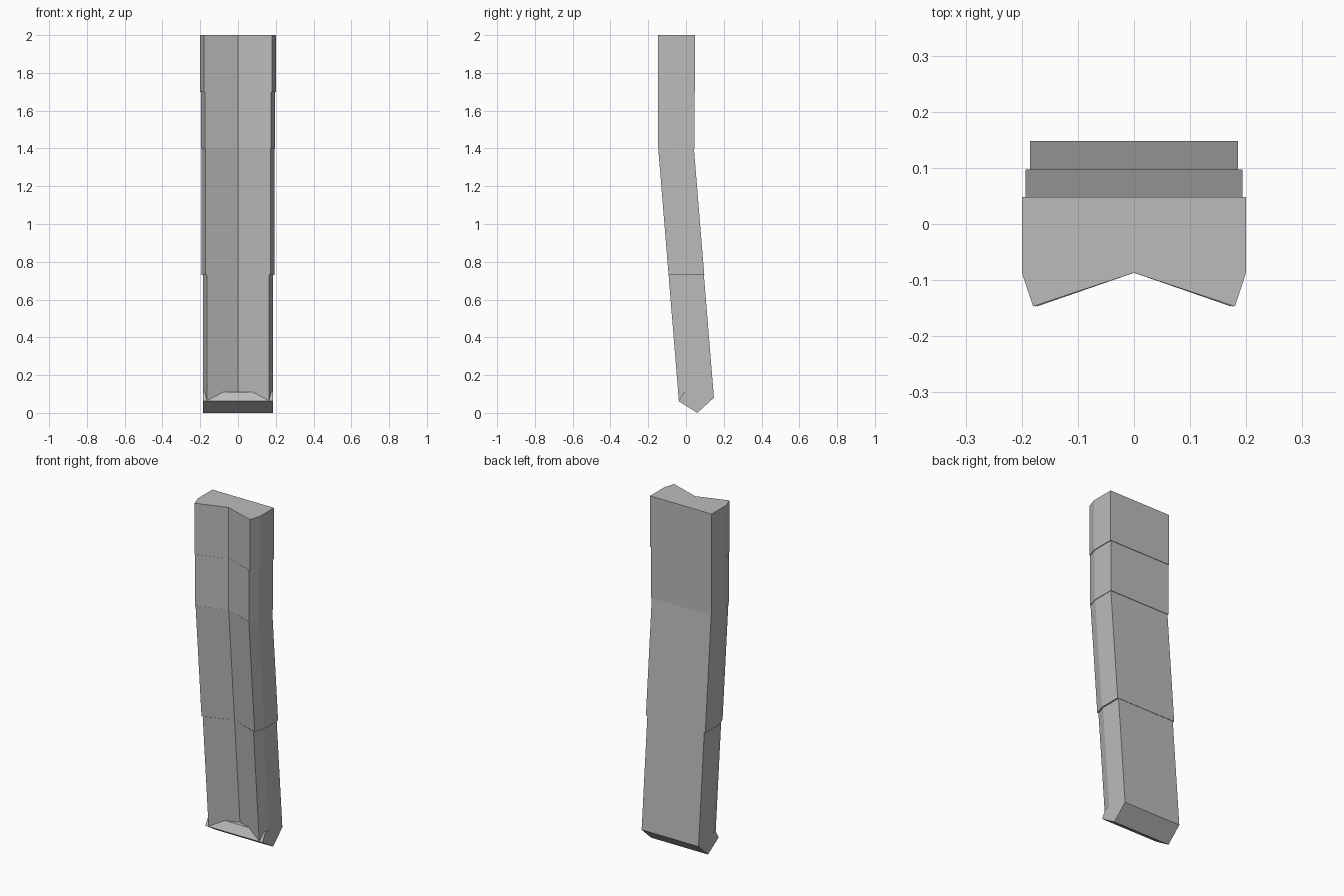
import bpy
import bmesh

cube = bpy.data.objects.get("Cube")
if cube:
    bpy.data.objects.remove(cube, do_unlink=True)

grey = bpy.data.materials.new("plain grey")
grey.use_nodes = True
colour = (0.5, 0.5, 0.5, 1)
grey.diffuse_color = colour
grey.node_tree.nodes["Principled BSDF"].inputs["Base Color"].default_value = colour

BEND = 1.4      # height where the body starts to lean back
LEAN = 0.0817   # backward shift per unit of height below the bend


def loft(name, lower, upper):
    """Closed solid between two matching rings of points."""
    bm = bmesh.new()
    a = [bm.verts.new(p) for p in lower]
    b = [bm.verts.new(p) for p in upper]
    bm.faces.new(a)
    bm.faces.new(b)
    for i in range(len(a)):
        j = (i + 1) % len(a)
        bm.faces.new((a[i], a[j], b[j], b[i]))
    bmesh.ops.recalc_face_normals(bm, faces=bm.faces)
    mesh = bpy.data.meshes.new(name)
    bm.to_mesh(mesh)
    bm.free()
    mesh.materials.append(grey)
    obj = bpy.data.objects.new(name, mesh)
    bpy.context.collection.objects.link(obj)
    return obj


def outline(side, back):
    """Grooved front, chamfered front corners, flat back."""
    half = [(side - 0.02, -0.147), (side, -0.086), (side, back)]
    return [(0, -0.087)] + half + [(-x, y) for x, y in reversed(half)]


def ring(points, z, tilt=0):
    result = []
    for x, y in points:
        h = z + tilt * (y + 0.147)
        result.append((x, y + LEAN * max(0, BEND - h), h))
    return result


# Stacked body sections, each slightly slimmer than the one above
sections = [
    ("top_section", 0.2, 0.048, 1.7, 2.0, 0),
    ("upper_section", 0.196, 0.045, 1.4, 1.7, 0),
    ("middle_section", 0.193, 0.042, 0.73, 1.4, 0),
    ("lower_section", 0.185, 0.040, 0.066, 0.73, 0.075),
]
for name, side, back, low, high, tilt in sections:
    points = outline(side, back)
    loft(name, ring(points, low, tilt), ring(points, high))

# Wedge-shaped foot with a sloped front lip
profile = [(-0.039, 0.062), (-0.01, 0.11), (0.144, 0.11), (0.148, 0.08), (0.06, 0)]
loft("foot", [(-0.185, y, z) for y, z in profile], [(0.185, y, z) for y, z in profile])
